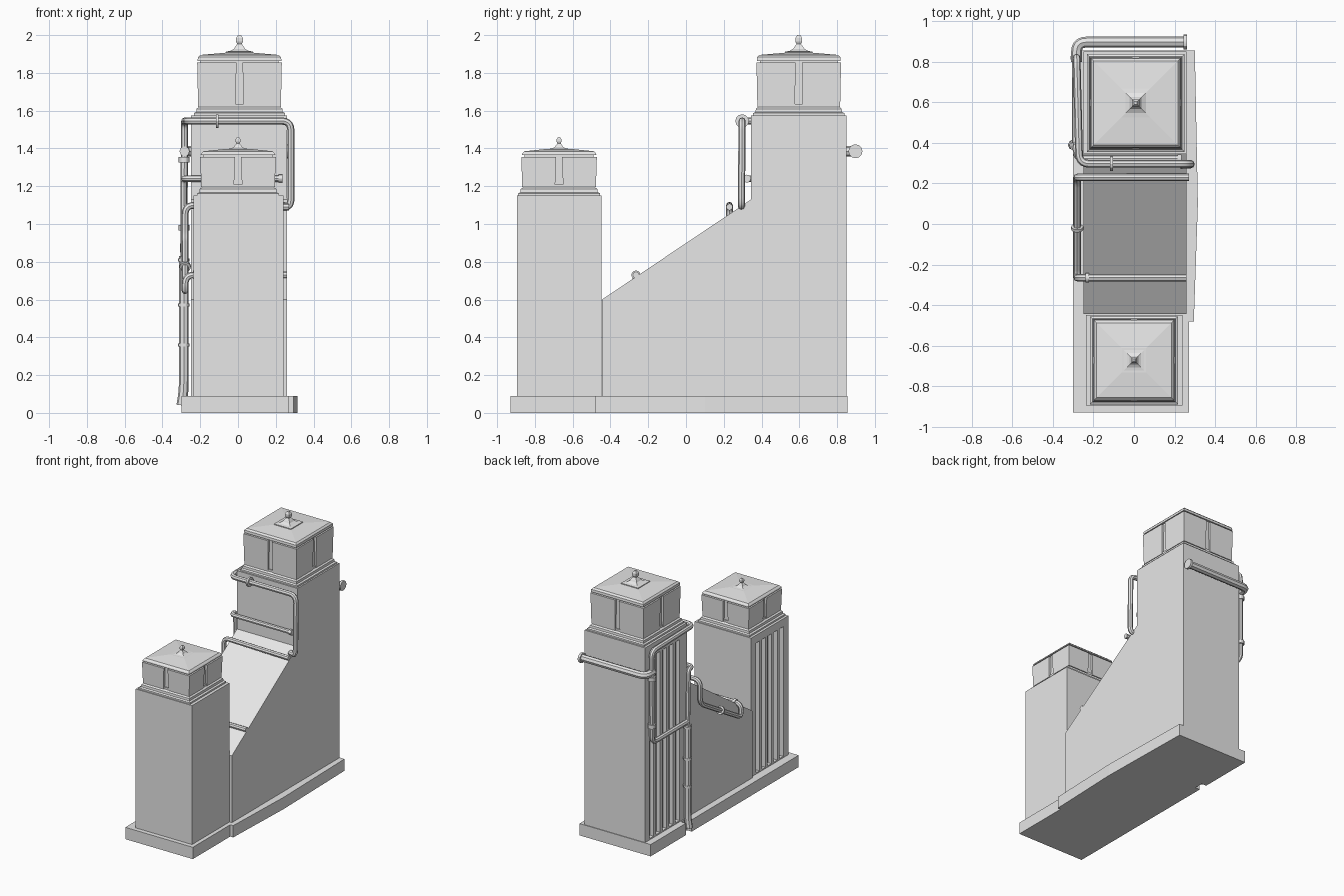
import bpy, bmesh
from mathutils import Vector

cube = bpy.data.objects.get("Cube")
if cube:
    bpy.data.objects.remove(cube, do_unlink=True)

grey = bpy.data.materials.new("plain_grey")
grey.use_nodes = True
grey.diffuse_color = (0.8, 0.8, 0.8, 1)
grey.node_tree.nodes["Principled BSDF"].inputs["Base Color"].default_value = (0.8, 0.8, 0.8, 1)


def add_mesh(name, bm):
    bmesh.ops.recalc_face_normals(bm, faces=bm.faces)
    mesh = bpy.data.meshes.new(name)
    bm.to_mesh(mesh)
    bm.free()
    mesh.materials.append(grey)
    obj = bpy.data.objects.new(name, mesh)
    bpy.context.collection.objects.link(obj)
    return obj


def loft(name, cx, cy, sections):
    """Stack of rectangles given as (half_x, half_y, z)."""
    bm = bmesh.new()
    rings = [[bm.verts.new((cx + sx * hx, cy + sy * hy, z))
              for sx, sy in ((-1, -1), (1, -1), (1, 1), (-1, 1))]
             for hx, hy, z in sections]
    for low, high in zip(rings, rings[1:]):
        for i in range(4):
            j = (i + 1) % 4
            bm.faces.new((low[i], low[j], high[j], high[i]))
    bm.faces.new(rings[0])
    bm.faces.new(rings[-1])
    return add_mesh(name, bm)


def prism(name, points, direction):
    """Closed outline extruded along a direction."""
    bm = bmesh.new()
    face = bm.faces.new([bm.verts.new(p) for p in points])
    out = bmesh.ops.extrude_face_region(bm, geom=[face], use_keep_orig=True)
    moved = [g for g in out["geom"] if isinstance(g, bmesh.types.BMVert)]
    bmesh.ops.translate(bm, verts=moved, vec=direction)
    return add_mesh(name, bm)


def evaluated_mesh(obj):
    bpy.context.view_layer.update()
    graph = bpy.context.evaluated_depsgraph_get()
    return bpy.data.meshes.new_from_object(obj.evaluated_get(graph))


def cut_grooves(body, x, y0, y1, top, count):
    """Row of vertical slots in the -x face."""
    pitch = (y1 - y0) / count
    for i in range(count):
        y = y0 + pitch * (i + 0.5)
        cutter = loft("groove_cutter", x, y,
                      [(0.03, pitch * 0.3, 0.1), (0.03, pitch * 0.3, top)])
        cutter.hide_render = True
        mod = body.modifiers.new("groove", 'BOOLEAN')
        mod.operation = 'DIFFERENCE'
        mod.object = cutter
        mesh = evaluated_mesh(body)
        body.modifiers.clear()
        body.data = mesh
        bpy.data.objects.remove(cutter, do_unlink=True)


def pipe(name, points, radius, bend=0.05):
    """Round tube along a path with filleted corners."""
    pts = [Vector(p) for p in points]
    path = [pts[0]]
    for a, b, c in zip(pts, pts[1:], pts[2:]):
        start = b + (a - b).normalized() * min(bend, (a - b).length * 0.49)
        end = b + (c - b).normalized() * min(bend, (c - b).length * 0.49)
        for k in range(6):
            t = k / 5
            path.append(start * (1 - t) ** 2 + b * 2 * t * (1 - t) + end * t * t)
    path.append(pts[-1])
    curve = bpy.data.curves.new(name, 'CURVE')
    curve.dimensions = '3D'
    curve.bevel_depth = radius
    curve.bevel_resolution = 2
    curve.use_fill_caps = True
    spline = curve.splines.new('POLY')
    spline.points.add(len(path) - 1)
    for point, co in zip(spline.points, path):
        point.co = (*co, 1)
    temp = bpy.data.objects.new(name + "_path", curve)
    bpy.context.collection.objects.link(temp)
    mesh = evaluated_mesh(temp)
    bpy.data.objects.remove(temp, do_unlink=True)
    mesh.materials.clear()
    mesh.materials.append(grey)
    obj = bpy.data.objects.new(name, mesh)
    bpy.context.collection.objects.link(obj)
    smooth(obj)


def smooth(obj):
    bpy.ops.object.select_all(action='DESELECT')
    obj.select_set(True)
    bpy.context.view_layer.objects.active = obj
    bpy.ops.object.shade_smooth_by_angle()


def collar(name, centre, axis, radius, depth=0.02):
    bm = bmesh.new()
    bmesh.ops.create_cone(bm, cap_ends=True, segments=12, radius1=radius,
                          radius2=radius, depth=depth)
    turn = Vector((0, 0, 1)).rotation_difference(Vector(axis))
    bmesh.ops.rotate(bm, verts=bm.verts, matrix=turn.to_matrix())
    bmesh.ops.translate(bm, verts=bm.verts, vec=centre)
    smooth(add_mesh(name, bm))


def tower_head(name, cx, cy, z, half, eave, roof, tip):
    """Stepped neck, grooved cabin, low roof and finial."""
    def square(part, rows, x=cx, y=cy):
        loft(name + part, x, y, [(h, h, v) for h, v in rows])

    square("_neck", [(half + 0.017, z), (half + 0.017, z + 0.012), (half + 0.005, z + 0.018),
                     (half + 0.003, z + 0.035), (half - 0.01, z + 0.045), (half - 0.01, z + 0.06)])
    core = half - 0.018
    square("_cabin_core", [(core, z + 0.05), (core, eave + 0.012)])
    # four corner blocks leave a narrow groove in the middle of each face
    gap = 0.016
    for sx in (-1, 1):
        for sy in (-1, 1):
            low, high = (half - 0.01 - gap) / 2, (half - gap) / 2
            block = loft(name + "_cabin_corner", cx + sx * (gap + high), cy + sy * (gap + high),
                         [(low, low, z + 0.045), (high, high, eave - 0.004)])
    square("_roof", [(half - 0.002, eave + 0.004), (half - 0.004, roof - 0.012),
                     (half - 0.016, roof), (0.06, roof + 0.013)])
    # finial
    f = tip - roof
    s = f / 0.105
    square("_finial", [(0.072 * s, roof), (0.072 * s, roof + 0.17 * f),
                       (0.05 * s, roof + 0.2 * f), (0.03 * s, roof + 0.3 * f),
                       (0.024 * s, roof + 0.4 * f), (0.012 * s, roof + 0.55 * f),
                       (0.018 * s, roof + 0.68 * f), (0.018 * s, roof + 0.85 * f),
                       (0.008 * s, tip)])


# Stepped base slab with a notch for the downpipe
outline = [(-0.3, -0.93), (0.27, -0.93), (0.27, -0.48), (0.295, -0.48), (0.315, 0.1),
           (0.3, 0.855), (-0.3, 0.855), (-0.3, 0.43), (-0.26, 0.43), (-0.26, 0.36), (-0.3, 0.36)]
prism("base", [(x, y, 0) for x, y in outline], (0, 0, 0.09))

# Tall tower with sloping link, and short tower
side = [(-0.445, 0.08), (0.85, 0.08), (0.85, 1.575), (0.345, 1.575), (0.345, 1.13), (-0.445, 0.6)]
tall = prism("tall_tower_and_slope", [(-0.25, y, z) for y, z in side], (0.51, 0, 0))
cut_grooves(tall, -0.25, 0.42, 0.81, 1.48, 5)
short = loft("short_tower", 0.002, -0.672, [(0.238, 0.224, 0.08), (0.238, 0.224, 1.15)])
cut_grooves(short, -0.236, -0.85, -0.49, 1.09, 5)

tower_head("tall", 0.008, 0.597, 1.575, 0.224, 1.86, 1.895, 2.0)
tower_head("short", 0.0, -0.672, 1.15, 0.2, 1.36, 1.385, 1.46)

# Pipe across the back face, turning the corner
pipe("back_pipe", [(0.25, 0.897, 1.385), (-0.283, 0.897, 1.385), (-0.283, 0.8, 1.385)], 0.027)
collar("back_pipe_flange", (0.252, 0.897, 1.385), (1, 0, 0), 0.037, 0.018)

# Upper loop: up the side, around the tall tower and down its front
pipe("upper_loop", [(-0.287, 0.4, 0.85), (-0.287, 0.82, 0.85), (-0.283, 0.82, 1.545),
                    (-0.27, 0.297, 1.545), (0.28, 0.297, 1.545), (0.28, 0.293, 1.09),
                    (0.23, 0.293, 1.1)], 0.019)
collar("upper_loop_collar", (-0.11, 0.297, 1.545), (1, 0, 0), 0.036, 0.015)
for z in (0.98, 1.34):
    collar("side_collar", (-0.286, 0.82, z), (0, 0, 1), 0.028, 0.03)

# Downpipe in the notch, continuing as the cross bar
pipe("downpipe", [(-0.3, 0.39, 0.04), (-0.287, 0.39, 0.12), (-0.287, 0.39, 0.83)], 0.026)
for z in (0.36, 0.57, 0.81):
    collar("downpipe_collar", (-0.287, 0.39, z), (0, 0, 1), 0.031, 0.016)
pipe("cross_bar", [(-0.287, 0.39, 0.8), (-0.287, 0.38, 1.24), (-0.28, 0.322, 1.24),
                   (0.23, 0.322, 1.24)], 0.017, 0.03)
collar("cross_bar_flange", (0.225, 0.322, 1.24), (1, 0, 0), 0.021)

# Slope pipe: two bars over the slope joined along the side
pipe("slope_pipe", [(0.27, 0.23, 1.09), (-0.28, 0.23, 1.1), (-0.28, 0.23, 0.92),
                    (-0.28, -0.265, 0.63), (-0.28, -0.265, 0.73), (0.26, -0.265, 0.73)], 0.018)
collar("slope_pipe_collar", (-0.28, -0.02, 0.775), (0, 0.86, 0.5), 0.03, 0.016)
collar("slope_bar_collar", (-0.23, -0.265, 0.73), (1, 0, 0), 0.024, 0.018)
